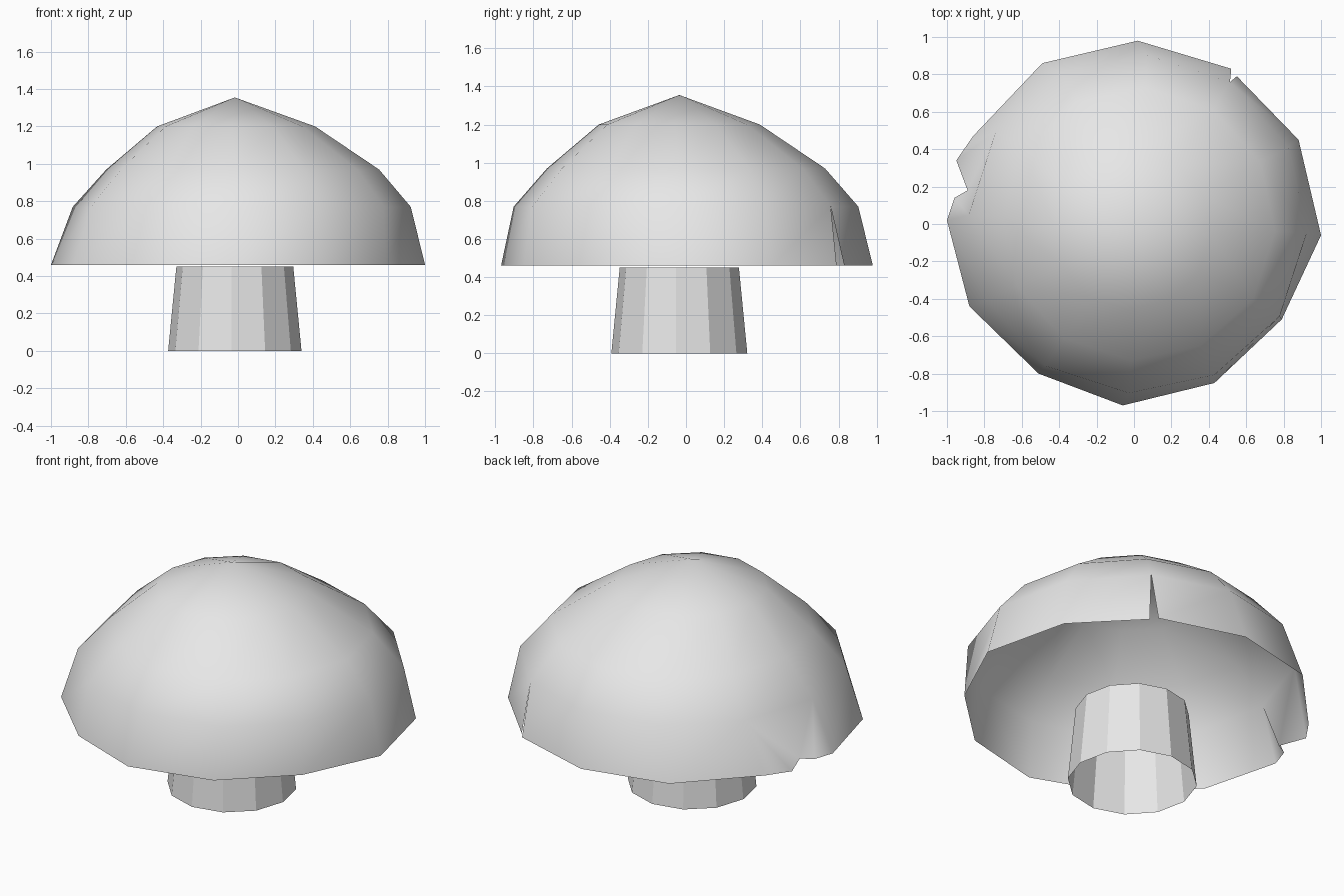
import bpy
import bmesh
import math
from mathutils import Vector

default_cube = bpy.data.objects.get("Cube")
if default_cube:
    bpy.data.objects.remove(default_cube, do_unlink=True)

SIDES = 12
TURN = math.radians(-3)


def make_material(name, colour):
    material = bpy.data.materials.new(name)
    material.use_nodes = True
    material.diffuse_color = colour
    material.node_tree.nodes["Principled BSDF"].inputs["Base Color"].default_value = colour
    return material


def add_ring(bm, centre, radius, height):
    """One closed ring of vertices, counted anticlockwise from +x."""
    ring = []
    for i in range(SIDES):
        angle = TURN + math.tau * i / SIDES
        offset = Vector((math.cos(angle), math.sin(angle), 0)) * radius
        ring.append(bm.verts.new(Vector((*centre, height)) + offset))
    return ring


def bridge(bm, lower, upper):
    """Join two rings with outward-facing quads."""
    for i in range(SIDES):
        j = (i + 1) % SIDES
        bm.faces.new((lower[i], lower[j], upper[j], upper[i]))


def finish(bm, name, material, smooth):
    mesh = bpy.data.meshes.new(name)
    for face in bm.faces:
        face.smooth = smooth
    bm.to_mesh(mesh)
    bm.free()
    mesh.materials.append(material)
    part = bpy.data.objects.new(name, mesh)
    bpy.context.scene.collection.objects.link(part)
    return part


grey = make_material("plain light grey", (0.8, 0.8, 0.8, 1))

# Stem: open, tapered tube with flat sides
bm = bmesh.new()
stem_centre = (-0.017, -0.035)
foot = add_ring(bm, stem_centre, 0.357, 0)
neck = add_ring(bm, stem_centre, 0.313, 0.45)
bridge(bm, foot, neck)
finish(bm, "stem", grey, smooth=False)

# Cap: open smooth dome of rings closing at a point
bm = bmesh.new()
shoulder = add_ring(bm, (0.02, 0), 0.905, 0.77)
middle = add_ring(bm, (0.025, 0), 0.73, 0.97)
crown = add_ring(bm, (-0.01, -0.035), 0.423, 1.2)
bridge(bm, shoulder, middle)
bridge(bm, middle, crown)
tip = bm.verts.new((-0.017, -0.035, 1.355))
for i in range(SIDES):
    bm.faces.new((crown[i], crown[(i + 1) % SIDES], tip))

# Uneven cap rim, one point under each shoulder point
RIM_Z = 0.46
rim_points = [
    (1, -0.06), (0.88, 0.45), (0.55, 0.79), (0.02, 0.98), (-0.49, 0.86), (-0.86, 0.47),
    (-1, 0.02), (-0.88, -0.44), (-0.51, -0.8), (-0.06, -0.97), (0.43, -0.85), (0.79, -0.51),
]
rim = [bm.verts.new((x, y, RIM_Z)) for x, y in rim_points]
SLIT, DENT = 2, 5
slit_edge = bm.verts.new((0.52, 0.83, RIM_Z))

for i in range(SIDES):
    j = (i + 1) % SIDES
    start = slit_edge if i == SLIT else rim[i]   # a narrow slit opens here
    if i != DENT:
        bm.faces.new((start, rim[j], shoulder[j], shoulder[i]))
        continue
    # Dent: extra rim points fanned up to the shoulder
    bulge, nick, lip = [bm.verts.new((x, y, RIM_Z))
                        for x, y in ((-0.95, 0.34), (-0.89, 0.18), (-0.96, 0.14))]
    a, b = shoulder[i], shoulder[j]
    for corners in ((a, start, bulge), (a, bulge, nick), (a, nick, b),
                    (b, nick, lip), (b, lip, rim[j])):
        bm.faces.new(corners)

finish(bm, "cap", grey, smooth=True)
